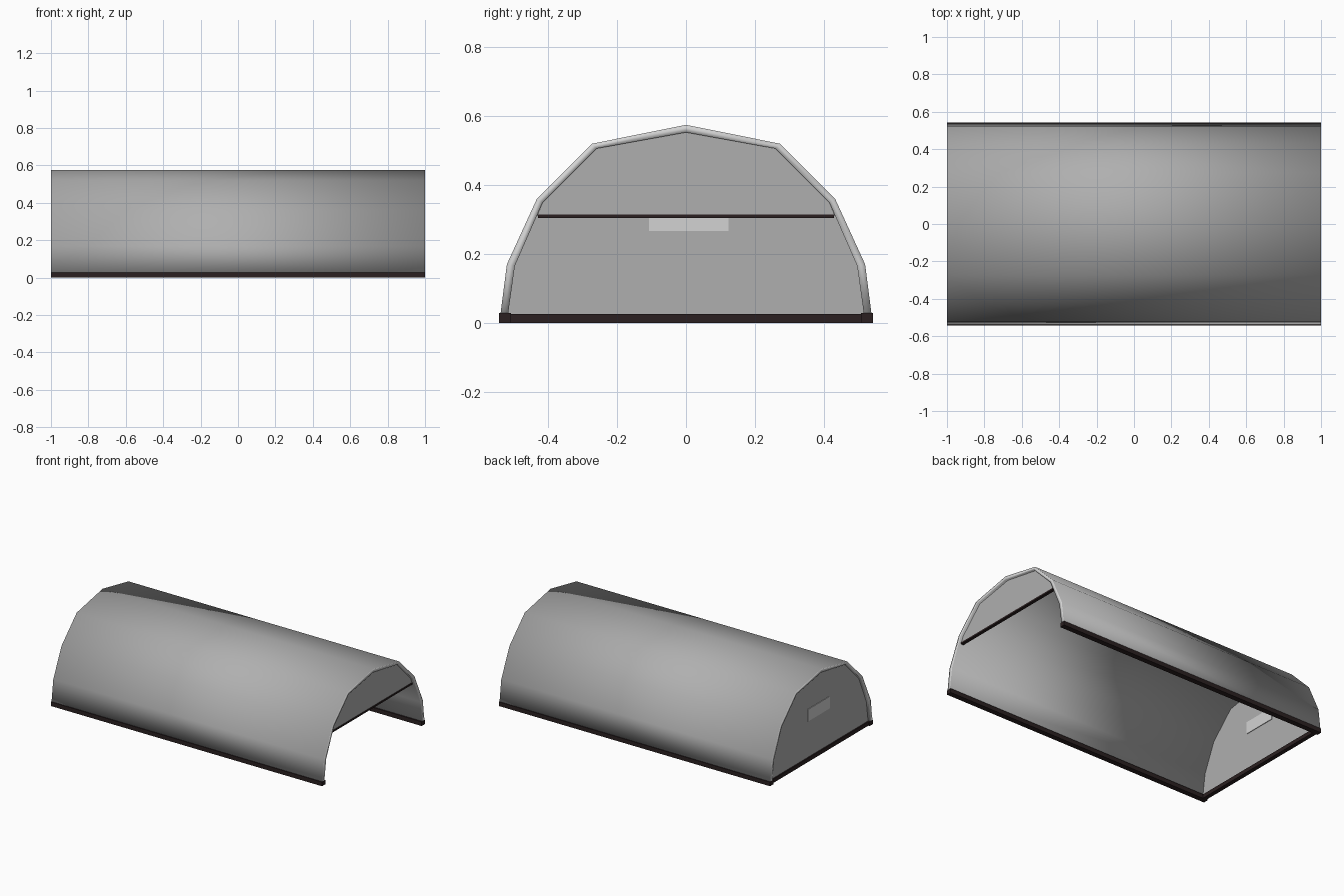
import bpy, bmesh

if "Cube" in bpy.data.objects:
    bpy.data.objects.remove(bpy.data.objects["Cube"])


def mat(name, rgb):
    m = bpy.data.materials.new(name)
    m.diffuse_color = (*rgb, 1)
    m.use_nodes = True
    m.node_tree.nodes["Principled BSDF"].inputs["Base Color"].default_value = m.diffuse_color
    return m


GREY = mat("mid grey panel", (0.43, 0.43, 0.43))
LIGHT = mat("light grey trim", (0.65, 0.65, 0.65))
DARK = mat("dark brown rail", (0.024, 0.0145, 0.015))


def finish(bm, name, *mats):
    bmesh.ops.recalc_face_normals(bm, faces=bm.faces[:])
    me = bpy.data.meshes.new(name)
    bm.to_mesh(me)
    bm.free()
    ob = bpy.data.objects.new(name, me)
    bpy.context.collection.objects.link(ob)
    for m in mats:
        me.materials.append(m)
    return ob


def extrude_profile(name, pts, x0, x1, *mats):
    """Extrude a closed (y, z) outline along x."""
    bm = bmesh.new()
    a = [bm.verts.new((x0, y, z)) for y, z in pts]
    b = [bm.verts.new((x1, y, z)) for y, z in pts]
    n = len(pts)
    bm.faces.new(a)
    bm.faces.new(b)
    for i in range(n):
        j = (i + 1) % n
        bm.faces.new((a[i], a[j], b[j], b[i]))
    return finish(bm, name, *mats)


def box(name, x0, x1, y0, y1, z0, z1, m):
    return extrude_profile(name, [(y0, z0), (y1, z0), (y1, z1), (y0, z1)], x0, x1, m)


def mirrored(half):
    """Half outline from +y foot to apex, completed to the -y foot."""
    return half + [(-y, z) for y, z in reversed(half[:-1])]


outer = mirrored([(0.54, 0.015), (0.52, 0.17), (0.433, 0.36), (0.273, 0.52), (0, 0.575)])
inner_half = [(0.518, 0.015), (0.497, 0.165), (0.416, 0.35), (0.26, 0.506), (0, 0.553)]
inner = mirrored(inner_half)

# Arched shell with light end rims
bm = bmesh.new()
rings = [[bm.verts.new((x, y, z)) for y, z in prof]
         for prof in (outer, inner) for x in (-0.999, 0.999)]
oa, ob_, ia, ib = rings
for i in range(len(outer) - 1):
    for p, q, idx in ((oa, ob_, 0), (ia, ib, 0), (oa, ia, 1), (ob_, ib, 1)):
        f = bm.faces.new((p[i], p[i + 1], q[i + 1], q[i]))
        f.material_index = idx
for i in (0, -1):
    bm.faces.new((oa[i], ob_[i], ib[i], ia[i]))
for f in bm.faces:
    f.smooth = True
finish(bm, "arched_shell", GREY, LIGHT)

# Full end wall on the left, half wall above the opening on the right
extrude_profile("full_end_wall", inner, -0.982, -0.970, GREY)
extrude_profile("half_end_wall", mirrored([(0.433, 0.31)] + inner_half[2:]),
                0.970, 0.982, GREY)

# Small plate set through the full wall
box("wall_plate", -0.986, -0.966, -0.107, 0.123, 0.267, 0.347, LIGHT)

# Dark edge rails
for s, side in ((-1, "front"), (1, "back")):
    ys = sorted((s * 0.508, s * 0.543))
    box(side + "_base_rail", -1, 1, ys[0], ys[1], 0, 0.028, DARK)
box("end_wall_base_rail", -0.99, -0.962, -0.51, 0.51, 0, 0.026, DARK)
box("half_wall_rail", 0.966, 0.986, -0.43, 0.43, 0.304, 0.315, DARK)
